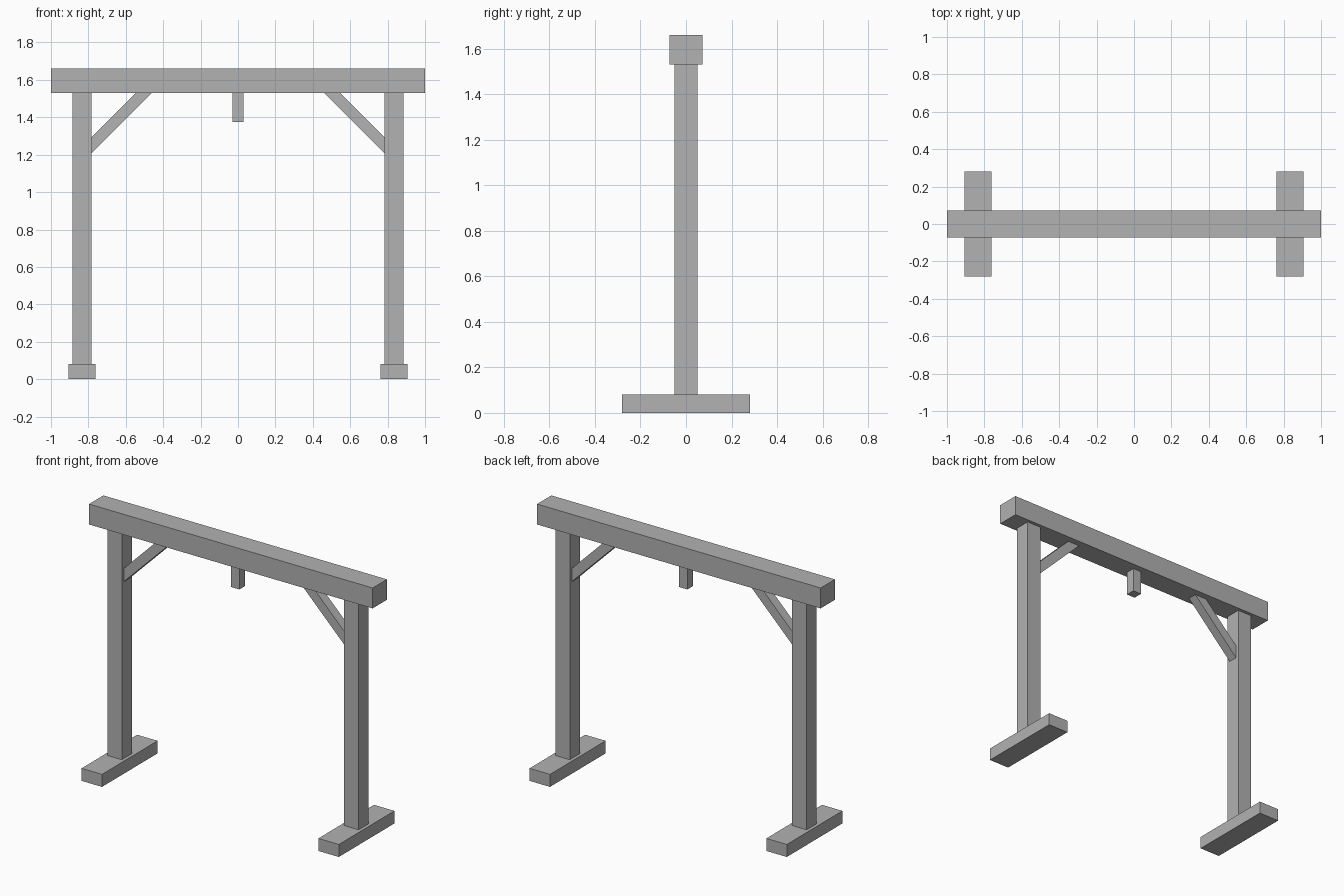
import bpy
import bmesh
from mathutils import Vector

if "Cube" in bpy.data.objects:
    bpy.data.objects.remove(bpy.data.objects["Cube"], do_unlink=True)

# One plain grey for the whole frame
grey = bpy.data.materials.new("plain grey")
grey.use_nodes = True
colour = (0.445, 0.445, 0.445, 1)
grey.diffuse_color = colour
grey.node_tree.nodes["Principled BSDF"].inputs["Base Color"].default_value = colour


def prism(name, profile, half_depth):
    """Extrude an x-z profile evenly to both sides of y = 0."""
    bm = bmesh.new()
    face = bm.faces.new([bm.verts.new((x, -half_depth, z)) for x, z in profile])
    result = bmesh.ops.extrude_face_region(bm, geom=[face])
    moved = [v for v in result["geom"] if isinstance(v, bmesh.types.BMVert)]
    bmesh.ops.translate(bm, verts=moved, vec=Vector((0, 2 * half_depth, 0)))
    bmesh.ops.recalc_face_normals(bm, faces=bm.faces)
    mesh = bpy.data.meshes.new(name)
    bm.to_mesh(mesh)
    bm.free()
    mesh.materials.append(grey)
    obj = bpy.data.objects.new(name, mesh)
    bpy.context.collection.objects.link(obj)
    return obj


def beam(name, x, half_width, half_depth, low, high):
    """Upright-sided block centred on x."""
    a, b = x - half_width, x + half_width
    return prism(name, [(a, low), (b, low), (b, high), (a, high)], half_depth)


foot_top, beam_bottom, beam_top = 0.08, 1.53, 1.66
post_x, post_half = 0.835, 0.051

# Top beam and the short peg hanging from its middle
beam("top_beam", 0, 1.0, 0.072, beam_bottom, beam_top)
beam("centre_peg", 0, 0.03, 0.03, 1.375, beam_bottom)

# Each side: foot, post and 45 degree brace let slightly into post and beam
for side, s in (("left", 1), ("right", -1)):
    beam(side + "_foot", s * post_x, 0.072, 0.28, 0, foot_top)
    beam(side + "_post", s * post_x, post_half, post_half, foot_top, beam_bottom)
    inset = 0.02
    outer = post_x - post_half + inset
    low, thick, top = 1.207 - inset, 0.085, beam_bottom + inset
    run = top - low
    profile = [(outer, low), (outer, low + thick),
               (outer - run + thick, top), (outer - run, top)]
    prism(side + "_brace", [(s * x, z) for x, z in profile], 0.03)
